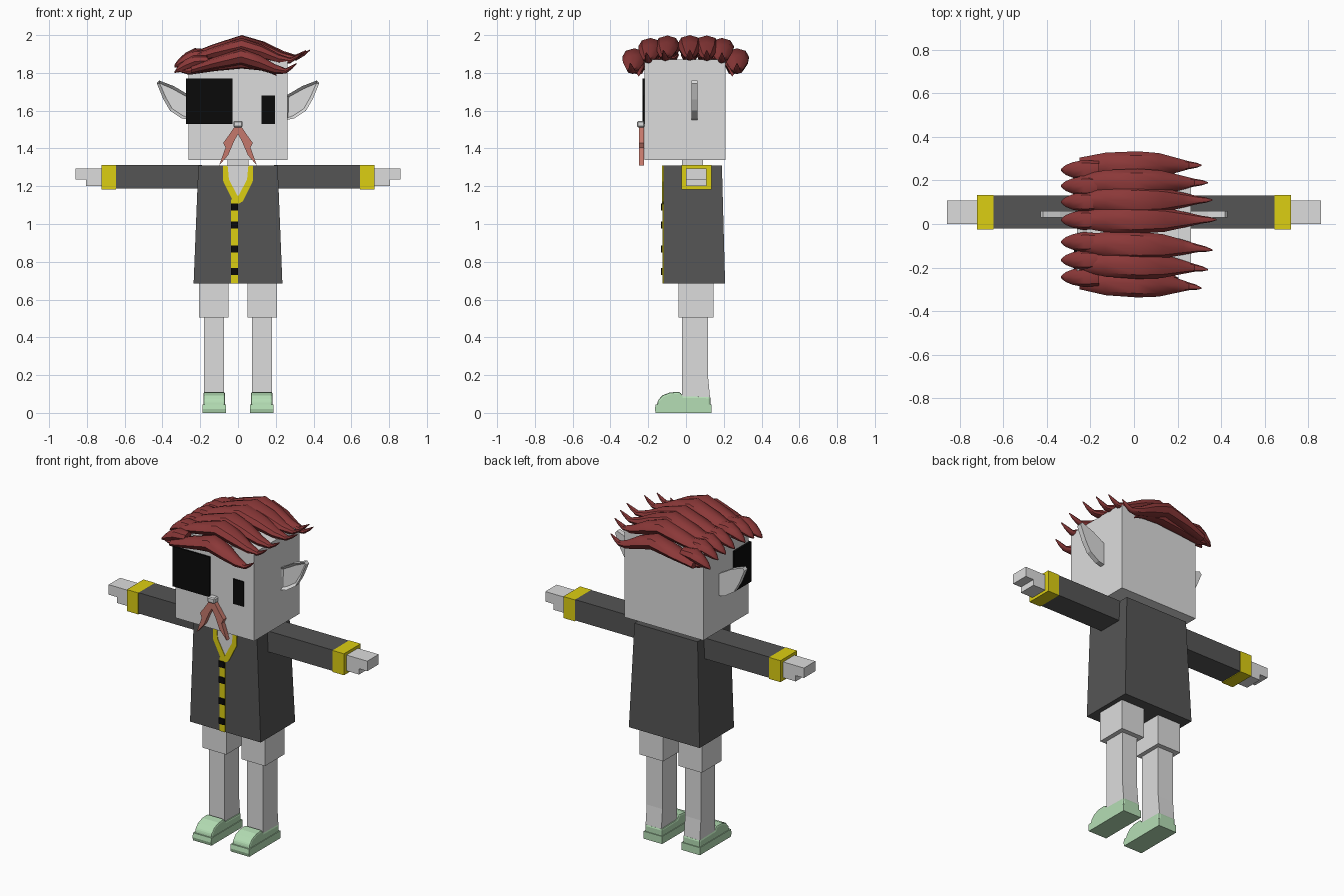
import bpy, bmesh, math
from mathutils import Vector

cube = bpy.data.objects.get("Cube")
if cube:
    bpy.data.objects.remove(cube, do_unlink=True)


def material(name, r, g, b):
    m = bpy.data.materials.new(name)
    m.use_nodes = True
    m.diffuse_color = (r, g, b, 1)
    node = next(n for n in m.node_tree.nodes if n.type == 'BSDF_PRINCIPLED')
    node.inputs["Base Color"].default_value = (r, g, b, 1)
    node.inputs["Roughness"].default_value = 0.8
    return m


GREY = material("pale grey", .72, .72, .72)
COAT = material("charcoal", .09, .09, .09)
YELLOW = material("trim yellow", .72, .62, .006)
GREEN = material("pastel green", .46, .73, .46)
HAIR = material("dark red", .26, .04, .04)
BEARD = material("dusty red", .56, .19, .15)
BLACK = material("black", .003, .003, .003)


def finish(name, bm, mat):
    bmesh.ops.recalc_face_normals(bm, faces=bm.faces)
    me = bpy.data.meshes.new(name)
    bm.to_mesh(me)
    bm.free()
    me.materials.append(mat)
    ob = bpy.data.objects.new(name, me)
    bpy.context.collection.objects.link(ob)
    return ob


def loft(name, rings, mat):
    """Skin a row of equal-length point rings and cap both ends."""
    bm = bmesh.new()
    rows = [[bm.verts.new(p) for p in ring] for ring in rings]
    n = len(rows[0])
    for a, b in zip(rows, rows[1:]):
        for i in range(n):
            j = (i + 1) % n
            bm.faces.new((a[i], a[j], b[j], b[i]))
    bm.faces.new(rows[0])
    bm.faces.new(rows[-1])
    return finish(name, bm, mat)


def rect(x0, x1, y0, y1, z):
    return [(x0, y0, z), (x1, y0, z), (x1, y1, z), (x0, y1, z)]


def box(name, x, y, z, mat):
    return loft(name, [rect(*x, *y, z[0]), rect(*x, *y, z[1])], mat)


def plate(name, pts, y0, y1, mat):
    """Front-facing outline given thickness along y."""
    return loft(name, [[(x, y, z) for x, z in pts] for y in (y0, y1)], mat)


def side_prism(name, pts, x0, x1, mat):
    """Side outline given thickness along x."""
    return loft(name, [[(x, y, z) for y, z in pts] for x in (x0, x1)], mat)


def bevel(ob, width, segments=2):
    m = ob.modifiers.new("bevel", 'BEVEL')
    m.width, m.segments, m.limit_method = width, segments, 'ANGLE'


# Head, neck and face
box("head", (-.262, .262), (-.22, .21), (1.34, 1.87), GREY)
box("neck", (-.055, .055), (-.02, .09), (1.29, 1.35), GREY)
box("eye_patch", (-.275, -.03), (-.23, -.07), (1.53, 1.77), BLACK)
box("left_eye", (.125, .195), (-.226, -.218), (1.53, 1.68), BLACK)
bevel(box("nose", (-.025, .025), (-.26, -.218), (1.512, 1.545), GREY), .006, 1)
for s, side in ((1, "left"), (-1, "right")):
    whisker = [(0, 1.525), (.022, 1.51), (.052, 1.465), (.078, 1.43), (.066, 1.405),
               (.1, 1.31), (.052, 1.365), (.02, 1.44), (0, 1.475)]
    plate(side + "_moustache", [(s * x, z) for x, z in whisker], -.25, -.222, BEARD)

# Ears with a hollow in the front face
for s, side in ((1, "left"), (-1, "right")):
    outline = [(.255, 1.55), (.3, 1.56), (.36, 1.6), (.395, 1.66), (.43, 1.745),
               (.418, 1.76), (.34, 1.73), (.255, 1.68)]
    ear = plate(side + "_ear", [(s * x, z) for x, z in outline], .03, .06, GREY)
    bm = bmesh.new()
    bm.from_mesh(ear.data)
    front = min(bm.faces, key=lambda f: f.calc_center_median().y)
    bmesh.ops.inset_region(bm, faces=[front], thickness=.016)
    bmesh.ops.translate(bm, verts=front.verts, vec=(0, .018, 0))
    bm.to_mesh(ear.data)
    bm.free()

# Coat body and front trim
loft("coat", [rect(-.235, .235, -.12, .207, .685), rect(-.21, .21, -.12, .19, 1.31)], COAT)
plate("chest", [(-.06, 1.309), (.06, 1.309), (.055, 1.23), (0, 1.13), (-.055, 1.23)],
      -.1225, -.117, GREY)
for s, side in ((1, "left"), (-1, "right")):
    band = [(.08, 1.311), (.055, 1.311), (.048, 1.235), (0, 1.145), (0, 1.105),
            (.025, 1.12), (.078, 1.225)]
    plate(side + "_collar", [(s * x, z) for x, z in band], -.126, -.117, YELLOW)
box("button_strip", (-.037, 0), (-.125, -.117), (.685, 1.13), YELLOW)
for i, z in enumerate((.748, .868, .995, 1.09)):
    box(f"button_{i + 1}", (-.037, 0), (-.132, -.12), (z - .018, z + .018), BLACK)

# Arms, legs and shoes
for s, side in ((1, "left"), (-1, "right")):
    box(side + "_sleeve", (s * .19, s * .646), (-.021, .13), (1.187, 1.312), COAT)
    box(side + "_cuff", (s * .646, s * .722), (-.025, .134), (1.183, 1.312), YELLOW)
    hand = [(.71, 1.2), (.805, 1.2), (.805, 1.235), (.86, 1.235), (.86, 1.295), (.71, 1.295)]
    plate(side + "_hand", [(s * x, z) for x, z in hand], 0, .108, GREY)
    box(side + "_upper_leg", (s * .05, s * .207), (-.04, .145), (.505, .7), GREY)
    loft(side + "_lower_leg", [rect(s * .075, s * .18, -.02, .128, .07),
                               rect(s * .075, s * .18, -.02, .116, .2),
                               rect(s * .075, s * .18, -.02, .116, .51)], GREY)
    box_sole = [(.135, 0), (-.16, 0), (-.165, .02), (-.16, .045), (.135, .045)]
    side_prism(side + "_sole", box_sole, s * .064, s * .187, GREEN)
    upper = [(.13, .03), (-.155, .03), (-.15, .065), (-.125, .093), (-.085, .108),
             (-.035, .112), (-.015, .09), (.13, .087)]
    bevel(side_prism(side + "_shoe", upper, s * .068, s * .183, GREEN), .01)


# Hair locks: eight-sided tapering tubes running across the head
def lock(name, y, path, drop=0, curl=0):
    rings = []
    for i, (x, z, w, t) in enumerate(path):
        yc = y + curl * i / (len(path) - 1)
        rings.append([(x, yc + w * math.cos(k * math.tau / 8),
                       z - drop + t * math.sin(k * math.tau / 8)) for k in range(8)])
    ob = loft(name, rings, HAIR)
    bpy.ops.object.select_all(action='DESELECT')
    ob.select_set(True)
    bpy.context.view_layer.objects.active = ob
    bpy.ops.object.shade_smooth_by_angle(angle=math.radians(40))


SWEEP = [(-.25, .0, .035, .02), (-.13, .035, .058, .032), (.02, .07, .064, .045),
         (.14, .04, .056, .04), (.24, .005, .034, .026), (.31, -.005, .018, .014),
         (.35, .015, .012, .01), (.38, .035, .003, .003)]
TUFT = [(-.16, .015, .04, .025), (-.23, .01, .046, .036), (-.28, -.01, .036, .03),
        (-.315, -.03, .022, .018), (-.335, -.045, .005, .005)]

rows = [(-.265, .31, .07), (-.18, .34, .015), (-.09, .36, .002), (.02, .38, 0),
        (.11, .36, .002), (.19, .34, .015), (.27, .31, .07)]
for i, (y, tip, drop) in enumerate(rows):
    path = [(x * tip / .38 if x > 0 else x, 1.885 + z, w, t) for x, z, w, t in SWEEP]
    lock(f"hair_lock_{i + 1}", y, path, drop, -.03 if y < 0 else .0)
    lock(f"hair_tuft_{i + 1}", y * .92, [(x, 1.885 + z, w, t) for x, z, w, t in TUFT], drop * .5)

# Low fringe locks hanging over the forehead and the nape
FRINGE = [(-.33, 1.815, .004, .004), (-.26, 1.81, .025, .02), (-.12, 1.83, .035, .02),
          (.02, 1.845, .04, .022), (.12, 1.835, .03, .022), (.18, 1.81, .016, .014),
          (.205, 1.785, .003, .003)]
for name, y in (("front_fringe", -.25), ("back_fringe", .245)):
    lock(name, y, FRINGE)
